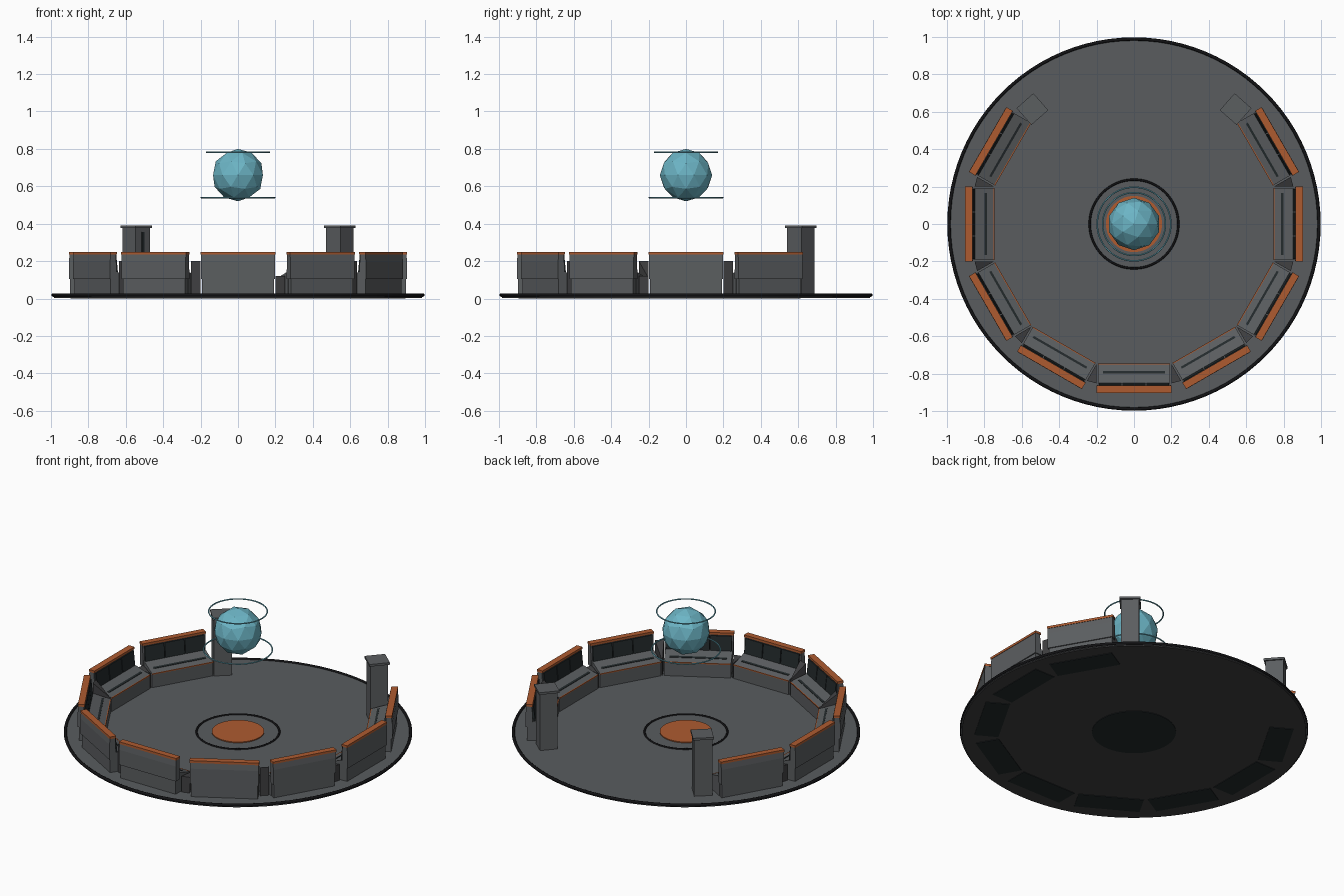
import bpy, bmesh, math
from mathutils import Matrix

if "Cube" in bpy.data.objects:
    bpy.data.objects.remove(bpy.data.objects["Cube"])


def mat(name, c):
    m = bpy.data.materials.new(name)
    m.diffuse_color = (*c, 1)
    m.use_nodes = True
    m.node_tree.nodes["Principled BSDF"].inputs["Base Color"].default_value = m.diffuse_color
    return m


GREY = mat("deck grey", (0.10, 0.108, 0.114))
PANEL = mat("panel grey", (0.105, 0.112, 0.118))
UNDER = mat("underside charcoal", (0.05, 0.05, 0.053))
BLACK = mat("trim black", (0.006, 0.006, 0.007))
SCREEN = mat("screen dark", (0.017, 0.023, 0.025))
ORANGE = mat("burnt orange", (0.42, 0.105, 0.03))
CYAN = mat("hologram cyan", (0.15, 0.46, 0.56))


def finish(name, bm, m, angle=0):
    bmesh.ops.recalc_face_normals(bm, faces=bm.faces)
    me = bpy.data.meshes.new(name)
    bm.to_mesh(me)
    bm.free()
    me.materials.append(m)
    return place(name, me, angle)


def place(name, me, angle):
    o = bpy.data.objects.new(name, me)
    o.rotation_euler.z = math.radians(angle)
    bpy.context.collection.objects.link(o)
    return o


def disc(name, r, z0, z1, m, seg=96):
    bm = bmesh.new()
    bmesh.ops.create_cone(bm, cap_ends=True, segments=seg, radius1=r, radius2=r,
                          depth=z1 - z0, matrix=Matrix.Translation((0, 0, (z0 + z1) / 2)))
    return finish(name, bm, m)


def ring(name, r, w, z, m, seg=96):
    bpy.ops.mesh.primitive_torus_add(major_radius=r, minor_radius=w, major_segments=seg,
                                     minor_segments=8, location=(0, 0, z))
    o = bpy.context.object
    o.name = name
    o.data.materials.append(m)
    bpy.ops.object.shade_smooth()


def extrude(bm, profile, y0, y1):
    """Radial (r, z) profile pulled along the tangent."""
    a = [bm.verts.new((r, y0, z)) for r, z in profile]
    b = [bm.verts.new((r, y1, z)) for r, z in profile]
    n = len(a)
    bm.faces.new(a)
    bm.faces.new(b[::-1])
    for i in range(n):
        bm.faces.new((a[i], b[i], b[(i + 1) % n], a[(i + 1) % n]))


def rect(r0, r1, z0, z1):
    return [(r0, z0), (r1, z0), (r1, z1), (r0, z1)]


def repeated(name, pieces, m, angles):
    bm = bmesh.new()
    for profile, y0, y1 in pieces:
        extrude(bm, profile, y0, y1)
    first = finish(name, bm, m, angles[0])
    for a in angles[1:]:
        place(name, first.data, a)


# round deck with rim and centre markings
disc("deck", 0.99, 0.008, 0.02, GREY)
disc("deck_underside", 0.985, 0.003, 0.008, UNDER)
ring("deck_rim", 0.989, 0.009, 0.019, BLACK)
disc("centre_underplate", 0.24, 0.0, 0.003, SCREEN)
ring("centre_ring", 0.237, 0.006, 0.021, BLACK)
disc("projector_disc", 0.15, 0.02, 0.026, ORANGE, 48)

# nine consoles in a horseshoe, open at the back
A = [30 - 30 * i for i in range(9)]
repeated("console_desk", [([(0.75, 0.02), (0.87, 0.02), (0.87, 0.145), (0.85, 0.14),
                            (0.75, 0.108)], -0.193, 0.193)], PANEL, A)
repeated("console_back_lower", [(rect(0.865, 0.897, 0.02, 0.105), -0.192, 0.192)], PANEL, A)
repeated("console_back_upper", [([(0.862, 0.105), (0.904, 0.105), (0.904, 0.2), (0.9, 0.238),
                                  (0.868, 0.238)], -0.198, 0.198)], PANEL, A)
repeated("console_top_rail", [(rect(0.864, 0.903, 0.236, 0.25), -0.2, 0.2)], ORANGE, A)
repeated("desk_edge_trim", [(rect(0.746, 0.752, 0.103, 0.109), -0.193, 0.193)], ORANGE, A)
repeated("console_underplate", [(rect(0.755, 0.895, 0.0, 0.003), -0.19, 0.19)], SCREEN, A)

# sloped keyboard strip and three screens per console
repeated("keyboard_strip", [([(0.786, 0.117), (0.798, 0.121), (0.798, 0.126), (0.786, 0.122)],
                             -0.165, 0.165)], SCREEN, A)
slab = [(0.850, 0.142), (0.866, 0.142), (0.869, 0.232), (0.860, 0.232)]
repeated("console_screens", [(slab, -0.188 + i * 0.127, -0.066 + i * 0.127) for i in range(3)],
         SCREEN, A)

# wedges filling the gaps between neighbouring consoles
for name, h, angles in (("tall_gap_filler", 0.2, [15, -45, -105, -135, -165]),
                        ("low_gap_filler", 0.12, [-15, -75, -195])):
    bm = bmesh.new()
    tri = [(0.776, 0), (0.875, 0.026), (0.875, -0.026)]
    lo = [bm.verts.new((x, y, 0.02)) for x, y in tri]
    hi = [bm.verts.new((x, y, 0.11 if i == 0 else h)) for i, (x, y) in enumerate(tri)]
    bm.faces.new(lo)
    bm.faces.new(hi)
    for i in range(3):
        j = (i + 1) % 3
        bm.faces.new((lo[i], lo[j], hi[j], hi[i]))
    first = finish(name, bm, UNDER, angles[0])
    for a in angles[1:]:
        place(name, first.data, a)

# two end pillars with caps
P = [48.5, 131.5]
repeated("end_pillar", [(rect(0.768, 0.872, 0.02, 0.376), -0.052, 0.052)], PANEL, P)
repeated("pillar_cap", [(rect(0.76, 0.88, 0.376, 0.39), -0.06, 0.06)], PANEL, P)
repeated("pillar_slot", [(rect(0.764, 0.77, 0.25, 0.355), -0.008, 0.008)], SCREEN, [131.5])

# floating faceted globe between two thin rings
bm = bmesh.new()
bmesh.ops.create_icosphere(bm, subdivisions=2, radius=0.14,
                           matrix=Matrix.Translation((0, 0, 0.66)))
finish("hologram_globe", bm, CYAN)
ring("lower_hologram_ring", 0.197, 0.004, 0.54, CYAN, 64)
ring("upper_hologram_ring", 0.168, 0.004, 0.782, CYAN, 64)
